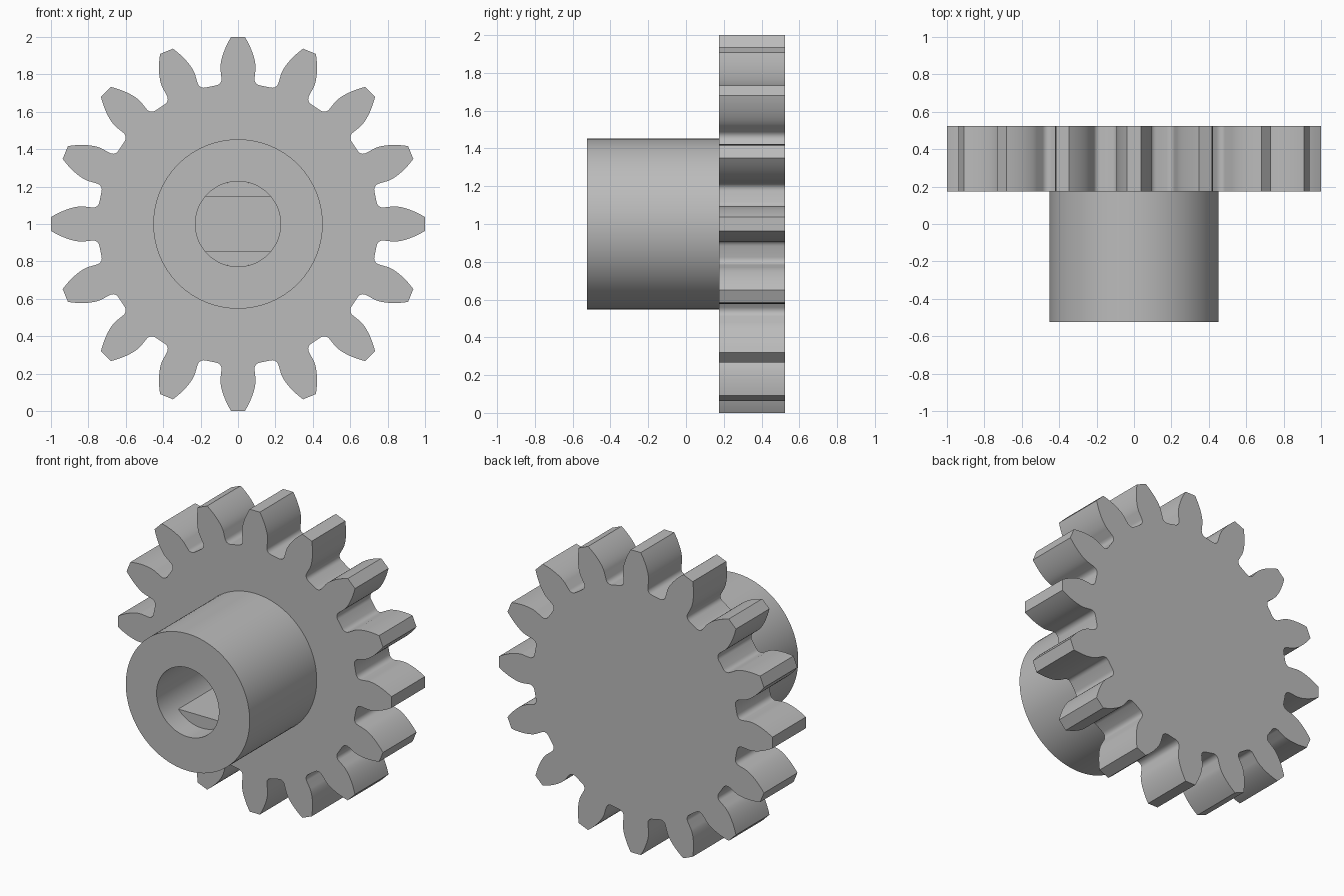
import bpy, bmesh
from math import sin, cos, tan, acos, asin, pi, radians, sqrt

cube = bpy.data.objects.get("Cube")
if cube:
    bpy.data.objects.remove(cube, do_unlink=True)

# Main sizes
CENTRE_Z = 1.0
FRONT, GEAR_FRONT, BACK = -0.525, 0.175, 0.525
FLAT_FRONT = -0.375
HUB_R, BORE_R, FLAT_Z = 0.453, 0.228, 0.148
TEETH = 16
TIP_R, PITCH_R, ROOT_R, FILLET = 1.0, 8 / 9, 0.75, 0.033

grey = bpy.data.materials.new("light grey")
grey.use_nodes = True
grey.diffuse_color = (0.5, 0.5, 0.5, 1)
grey.node_tree.nodes["Principled BSDF"].inputs["Base Color"].default_value = (0.5, 0.5, 0.5, 1)


def finish(name, bm):
    """Turn a bmesh into a shaded, coloured object."""
    bmesh.ops.recalc_face_normals(bm, faces=bm.faces)
    mesh = bpy.data.meshes.new(name)
    bm.to_mesh(mesh)
    bm.free()
    mesh.materials.append(grey)
    obj = bpy.data.objects.new(name, mesh)
    bpy.context.collection.objects.link(obj)
    bpy.ops.object.select_all(action='DESELECT')
    obj.select_set(True)
    bpy.context.view_layer.objects.active = obj
    bpy.ops.object.shade_smooth_by_angle(angle=radians(30))


def extrude(name, outline, y0, y1):
    """Solid with an (x, z) outline, running along y."""
    bm = bmesh.new()
    face = bm.faces.new([bm.verts.new((x, y0, CENTRE_Z + z)) for x, z in outline])
    moved = bmesh.ops.extrude_face_region(bm, geom=[face], use_keep_orig=True)
    verts = [v for v in moved["geom"] if isinstance(v, bmesh.types.BMVert)]
    bmesh.ops.translate(bm, verts=verts, vec=(0, y1 - y0, 0))
    finish(name, bm)


def involute(a):
    return tan(a) - a


# Gear wheel: half a tooth as (angle, radius) from tip to root, then mirrored
pressure = radians(20)
base_r = PITCH_R * cos(pressure)
base_half = pi / (2 * TEETH) + involute(pressure)
STEPS = 10
half = []
for i in range(STEPS + 1):
    r = TIP_R + (base_r - TIP_R) * i / STEPS
    half.append((base_half - involute(acos(min(1, base_r / r))), r))
for i in range(6):
    t = pi / 2 * i / 5
    r = ROOT_R + FILLET * (1 - sin(t))
    half.append((base_half + FILLET / r * (1 - cos(t)), r))
tooth = [(-a, r) for a, r in reversed(half)] + half
outline = []
for k in range(TEETH):
    turn = 2 * pi * k / TEETH
    outline += [(r * sin(a + turn), r * cos(a + turn)) for a, r in tooth]
extrude("gear_wheel", outline, GEAR_FRONT, BACK)

# Hub: a round sleeve with a blind bore closed by the wheel
SIDES = 96
bm = bmesh.new()
rings = []
for r, y in ((HUB_R, GEAR_FRONT), (HUB_R, FRONT), (BORE_R, FRONT), (BORE_R, GEAR_FRONT)):
    angles = [2 * pi * i / SIDES for i in range(SIDES)]
    rings.append([bm.verts.new((r * cos(a), y, CENTRE_Z + r * sin(a))) for a in angles])
for k in range(4):
    p, q = rings[k], rings[(k + 1) % 4]
    for i in range(SIDES):
        j = (i + 1) % SIDES
        bm.faces.new((p[i], p[j], q[j], q[i]))
finish("hub", bm)

# Two flats inside the bore, set back from its mouth
start = asin(FLAT_Z / BORE_R)
arc = [start + (pi - 2 * start) * i / 24 for i in range(25)]
for name, side in (("upper_bore_flat", 1), ("lower_bore_flat", -1)):
    extrude(name, [(BORE_R * cos(a), side * BORE_R * sin(a)) for a in arc], FLAT_FRONT, GEAR_FRONT)
